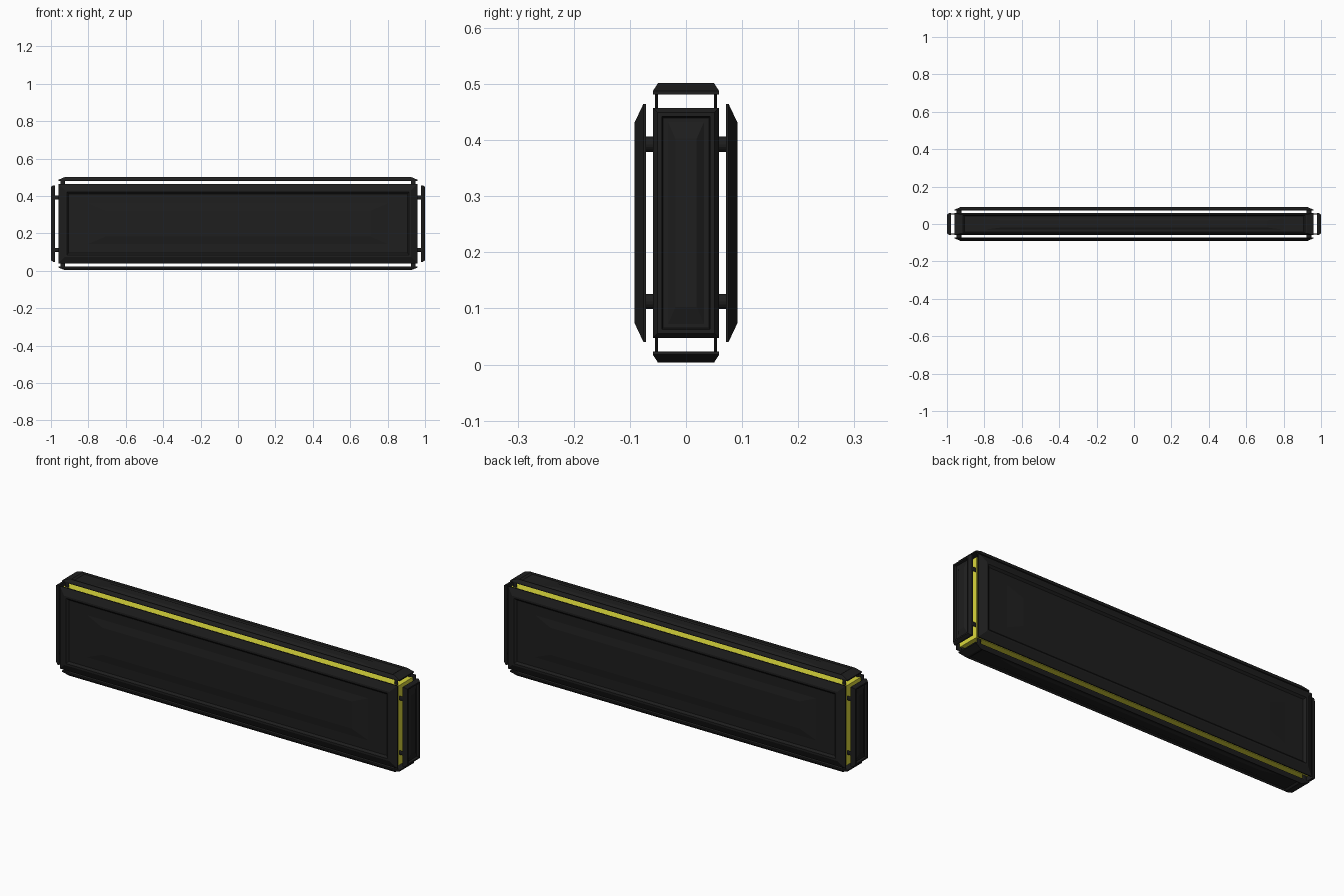
import bpy, bmesh
from mathutils import Vector

if "Cube" in bpy.data.objects:
    bpy.data.objects.remove(bpy.data.objects["Cube"])

def material(name, rgb):
    m = bpy.data.materials.new(name)
    m.diffuse_color = (*rgb, 1)
    m.use_nodes = True
    m.node_tree.nodes["Principled BSDF"].inputs["Base Color"].default_value = m.diffuse_color
    return m

BLACK = material("matte black", (0.013, 0.013, 0.013))
YELLOW = material("glow yellow", (0.70, 0.68, 0.045))
MID = 0.2525  # height of the box centre

def finish(name, bm, mat):
    bmesh.ops.recalc_face_normals(bm, faces=bm.faces)
    me = bpy.data.meshes.new(name)
    bm.to_mesh(me)
    bm.free()
    me.materials.append(mat)
    ob = bpy.data.objects.new(name, me)
    bpy.context.collection.objects.link(ob)
    return ob

def panel(name, axis, sign, rings):
    """Stack of rectangles (half_u, half_v, distance) facing out along an axis."""
    u, v = [i for i in range(3) if i != axis]
    bm = bmesh.new()
    loops = []
    for hu, hv, d in rings:
        loop = []
        for su, sv in ((-1, -1), (1, -1), (1, 1), (-1, 1)):
            p = Vector((0, 0, MID))
            p[u] += su * hu
            p[v] += sv * hv
            p[axis] += sign * d
            loop.append(bm.verts.new(p))
        loops.append(loop)
    for a, b in zip(loops, loops[1:]):
        for i in range(4):
            j = (i + 1) % 4
            bm.faces.new((a[i], a[j], b[j], b[i]))
    bm.faces.new(loops[0])
    bm.faces.new(loops[-1])
    return finish(name, bm, BLACK)

def peg(name, axis, centre, size):
    """Round spacer peg, stretched to the given x, y, z size."""
    bm = bmesh.new()
    bmesh.ops.create_cone(bm, cap_ends=True, segments=16, radius1=0.5, radius2=0.5, depth=1)
    for vert in bm.verts:
        x, y, z = vert.co
        p = [(z, x, y), (x, z, y), (x, y, z)][axis]
        vert.co = [c + k * s for c, k, s in zip(centre, p, size)]
    return finish(name, bm, BLACK)

# glowing core
bm = bmesh.new()
bmesh.ops.create_cube(bm, size=1)
for vert in bm.verts:
    vert.co = (vert.co.x * 1.91, vert.co.y * 0.116, MID + vert.co.z * 0.41)
finish("glowing_core", bm, YELLOW)

# outer panels: edge, bevel, rim, groove, raised centre
front = [(0.96, 0.212, 0.071), (0.96, 0.212, 0.076), (0.925, 0.178, 0.092),
         (0.915, 0.168, 0.092), (0.905, 0.158, 0.083), (0.80, 0.108, 0.083),
         (0.71, 0.07, 0.089)]
top = [(0.96, 0.059, 0.229), (0.96, 0.059, 0.235), (0.925, 0.050, 0.249),
       (0.915, 0.047, 0.249), (0.905, 0.044, 0.242), (0.80, 0.030, 0.242),
       (0.71, 0.019, 0.247)]
end = [(0.059, 0.205, 0.978), (0.059, 0.205, 0.987), (0.051, 0.197, 0.999),
       (0.043, 0.190, 0.999), (0.041, 0.187, 0.988), (0.032, 0.180, 0.988),
       (0.019, 0.150, 0.996)]
for sign, names in ((-1, ("front", "bottom", "left")), (1, ("back", "top", "right"))):
    panel(names[0] + "_panel", 1, sign, front)
    panel(names[1] + "_panel", 2, sign, top)
    panel(names[2] + "_panel", 0, sign, end)

# spacer pegs at the corners of every panel
for s in (-1, 1):
    for a in (-1, 1):
        for b in (-1, 1):
            peg("front_back_peg", 1, (a * 0.935, s * 0.065, MID + b * 0.14), (0.026, 0.024, 0.027))
            peg("top_bottom_peg", 2, (a * 0.937, b * 0.0525, MID + s * 0.217), (0.022, 0.006, 0.032))
            peg("end_peg", 0, (s * 0.967, a * 0.0525, MID + b * 0.14), (0.032, 0.006, 0.022))
